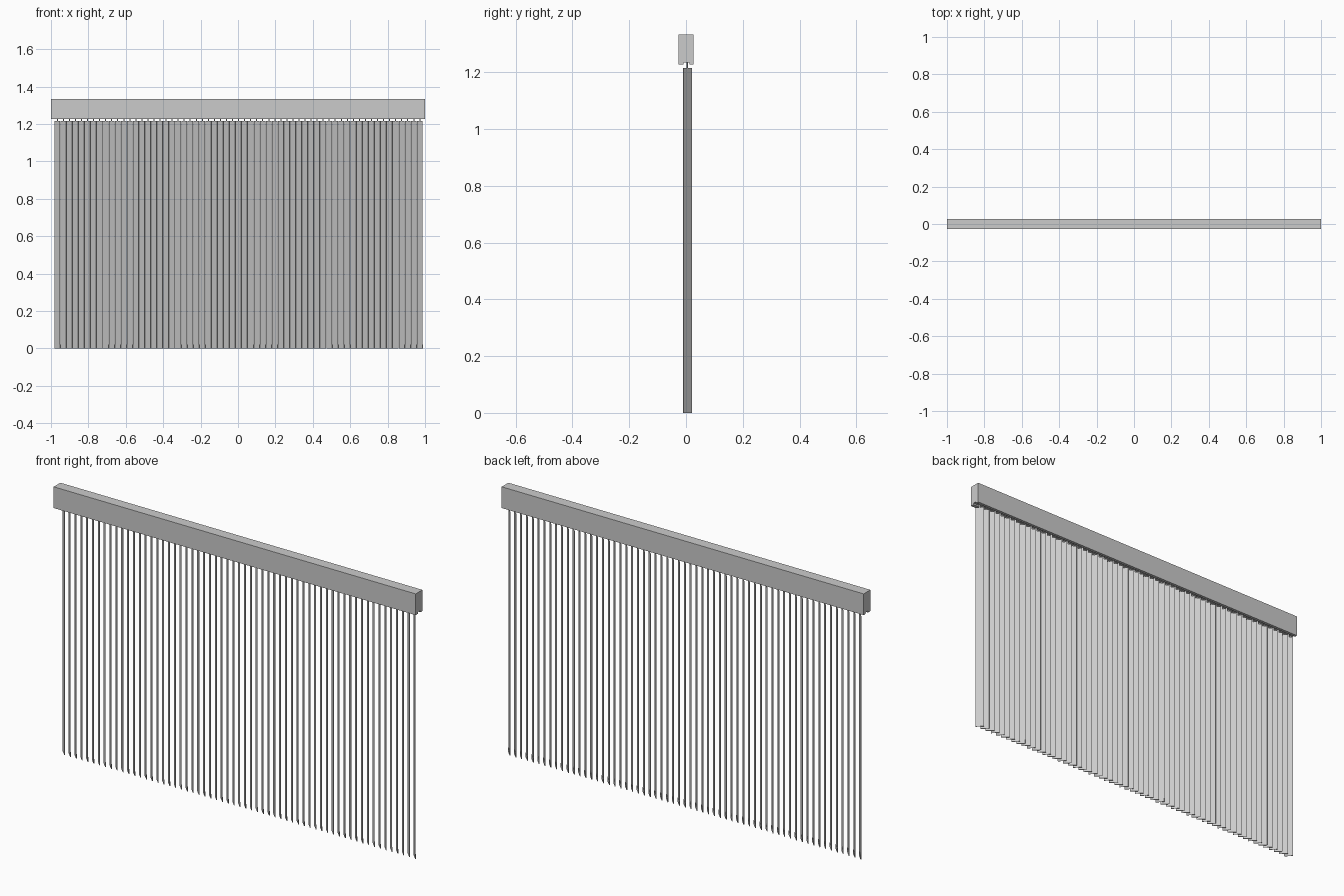
import bpy, bmesh, math
from mathutils import Matrix

if "Cube" in bpy.data.objects:
    bpy.data.objects.remove(bpy.data.objects["Cube"])

COUNT = 61
PITCH = 0.0323
FIRST_X = -0.966
SLAT_Y = 0.005
ANGLE = math.radians(-45)


def add_box(bm, x0, x1, y0, y1, z0, z1, matrix=Matrix()):
    size = Matrix.Diagonal((x1 - x0, y1 - y0, z1 - z0, 1))
    mid = Matrix.Translation(((x0 + x1) / 2, (y0 + y1) / 2, (z0 + z1) / 2))
    bmesh.ops.create_cube(bm, size=1, matrix=matrix @ mid @ size)


def finish(bm, name):
    mesh = bpy.data.meshes.new(name)
    bm.to_mesh(mesh)
    bm.free()
    obj = bpy.data.objects.new(name, mesh)
    bpy.context.collection.objects.link(obj)
    return obj


# Head rail with a shallow slot along the underside
bm = bmesh.new()
profile = [(-0.0265, 1.227), (-0.0265, 1.333), (0.0265, 1.333), (0.0265, 1.227),
           (0.012, 1.227), (0.012, 1.235), (-0.008, 1.235), (-0.008, 1.227)]
face = bm.faces.new([bm.verts.new((-1, y, z)) for y, z in profile])
ext = bmesh.ops.extrude_face_region(bm, geom=[face])
bmesh.ops.translate(bm, vec=(2, 0, 0),
                    verts=[v for v in ext["geom"] if isinstance(v, bmesh.types.BMVert)])
bmesh.ops.recalc_face_normals(bm, faces=bm.faces)
finish(bm, "head_rail")

# Tilted slats, each with a weighted hem and a hanger stem
slats, hems, stems = bmesh.new(), bmesh.new(), bmesh.new()
for i in range(COUNT):
    m = Matrix.Translation((FIRST_X + i * PITCH, SLAT_Y, 0)) @ Matrix.Rotation(ANGLE, 4, 'Z')
    add_box(slats, -0.021, 0.021, -0.001, 0.001, 0, 1.216, m)
    add_box(hems, -0.021, 0.021, 0.001, 0.0025, 0, 0.022, m)
    add_box(stems, -0.003, 0.003, -0.0008, 0.0008, 1.21, 1.236, m)
finish(slats, "slats")
finish(hems, "slat_hems")
finish(stems, "hanger_stems")
